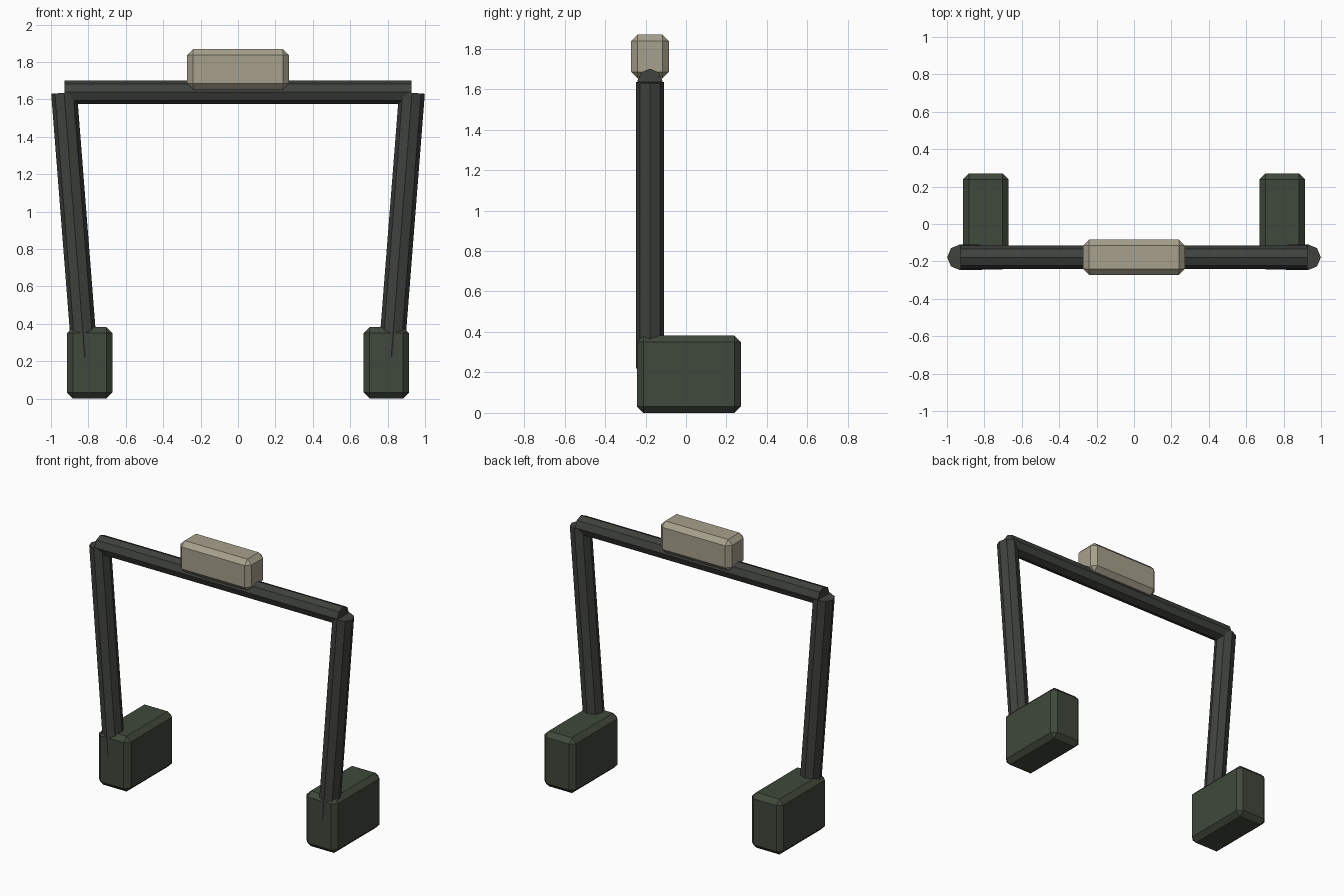
import bpy, bmesh
from math import pi
from mathutils import Vector, Matrix

if "Cube" in bpy.data.objects:
    bpy.data.objects.remove(bpy.data.objects["Cube"])


def material(name, rgb):
    m = bpy.data.materials.new(name)
    m.diffuse_color = (*rgb, 1)
    m.use_nodes = True
    m.node_tree.nodes["Principled BSDF"].inputs["Base Color"].default_value = m.diffuse_color
    return m


FRAME = material("dark_frame", (0.05, 0.054, 0.047))
FOOT = material("dark_green", (0.05, 0.065, 0.043))
CAP = material("pale_beige", (0.38, 0.35, 0.26))


def finish(name, bm, mat):
    bmesh.ops.recalc_face_normals(bm, faces=bm.faces)
    me = bpy.data.meshes.new(name)
    bm.to_mesh(me)
    bm.free()
    me.materials.append(mat)
    ob = bpy.data.objects.new(name, me)
    bpy.context.collection.objects.link(ob)
    return ob


def block(name, lo, hi, mat, bevel=0.032):
    """Chamfered box between two corners."""
    lo, hi = Vector(lo), Vector(hi)
    bm = bmesh.new()
    bmesh.ops.create_cube(bm, size=1, matrix=Matrix.Translation((lo + hi) / 2)
                          @ Matrix.Diagonal((*(hi - lo), 1)))
    bmesh.ops.bevel(bm, geom=bm.edges[:], offset=bevel, segments=1,
                    affect='EDGES')
    return finish(name, bm, mat)


def tube(name, a, b, r, mat):
    """Eight-sided bar from a to b, with corners facing front and back."""
    a, b = Vector(a), Vector(b)
    axis = (b - a).normalized()
    y = Vector((0, 1, 0))
    rot = Matrix((y.cross(axis), y, axis)).transposed().to_4x4()
    bm = bmesh.new()
    bmesh.ops.create_cone(bm, cap_ends=True, segments=8, radius1=r, radius2=r,
                          depth=(b - a).length,
                          matrix=Matrix.Translation((a + b) / 2) @ rot)
    return finish(name, bm, mat)


Y = -0.178  # plane of the hoop

# Feet and leaning posts on both sides
for side, s in (("left", -1), ("right", 1)):
    x = sorted((s * 0.672, s * 0.914))
    block(side + "_foot", (x[0], -0.243, 0), (x[1], 0.271, 0.382), FOOT)
    tube(side + "_post", (s * 0.819, Y, 0.22), (s * 0.93, Y, 1.635), 0.069, FRAME)

# Crossbar and the pad on top of it
tube("crossbar", (-0.928, Y, 1.638), (0.928, Y, 1.638), 0.063, FRAME)
block("top_pad", (-0.272, -0.272, 1.653), (0.272, -0.084, 1.869), CAP)
